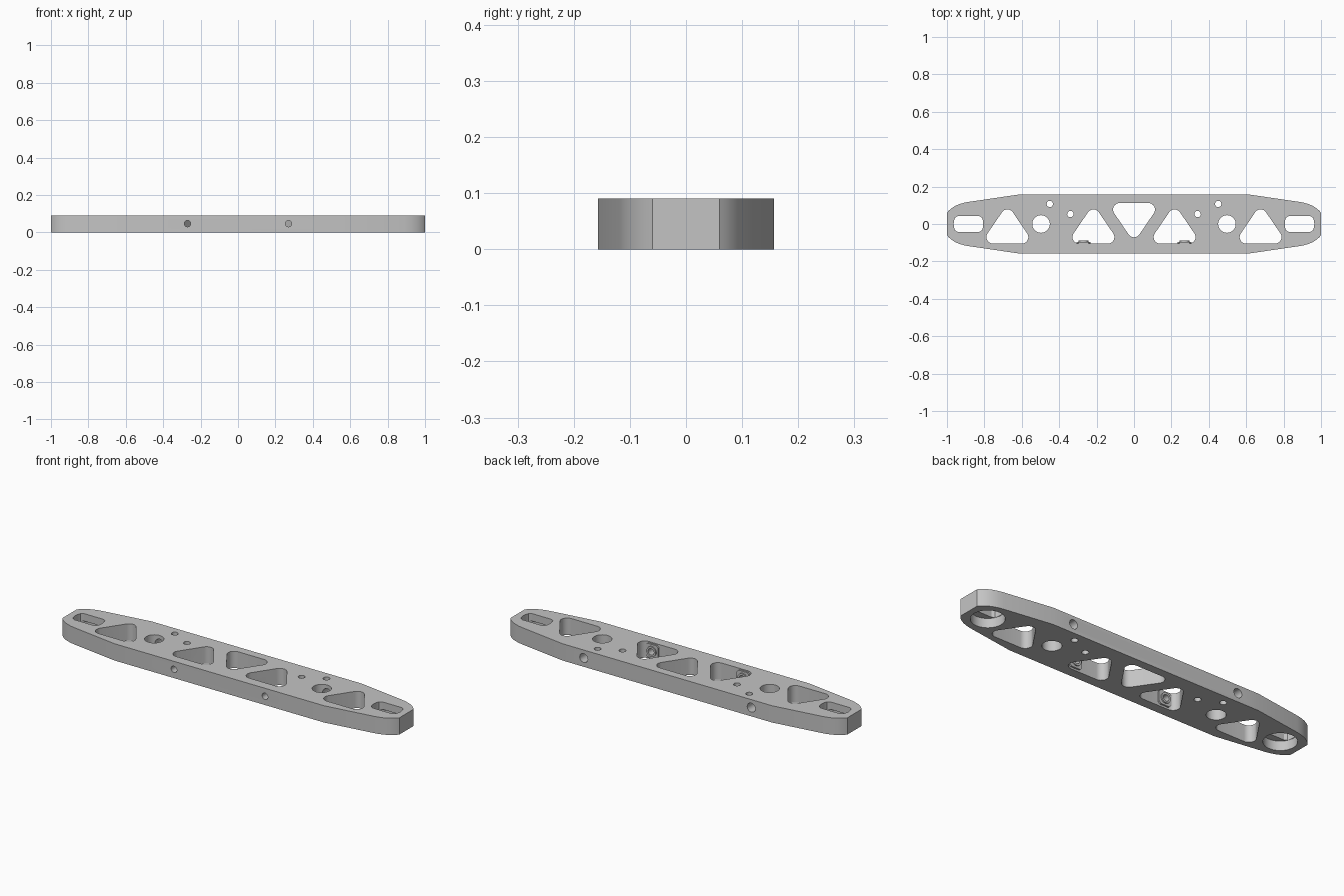
import bpy, bmesh, math
from mathutils import Matrix, Vector

if "Cube" in bpy.data.objects:
    bpy.data.objects.remove(bpy.data.objects["Cube"])

H = 0.09          # plate thickness
DRILL_Z = 0.047   # height of the side drillings

metal = bpy.data.materials.new("grey metal")
metal.diffuse_color = (0.55, 0.55, 0.55, 1)
metal.use_nodes = True
metal.node_tree.nodes["Principled BSDF"].inputs["Base Color"].default_value = metal.diffuse_color


def prism(name, pts, a, b, matrix=None):
    """Extrude a closed 2D profile from z=a to z=b."""
    bm = bmesh.new()
    face = bm.faces.new([bm.verts.new((x, y, a)) for x, y in pts])
    ext = bmesh.ops.extrude_face_region(bm, geom=[face], use_keep_orig=True)
    verts = [v for v in ext["geom"] if isinstance(v, bmesh.types.BMVert)]
    bmesh.ops.translate(bm, verts=verts, vec=(0, 0, b - a))
    if matrix:
        bm.transform(matrix)
    bmesh.ops.recalc_face_normals(bm, faces=bm.faces)
    me = bpy.data.meshes.new(name)
    bm.to_mesh(me)
    bm.free()
    me.materials.append(metal)
    ob = bpy.data.objects.new(name, me)
    bpy.context.collection.objects.link(ob)
    return ob


def circle(cx, cy, r, n=40):
    return [(cx + r * math.cos(2 * math.pi * i / n),
             cy + r * math.sin(2 * math.pi * i / n)) for i in range(n)]


def round_triangle(cx, cy=0.0, flip=1, r=0.035, n=10):
    """Triangle with rounded corners, point towards +y (or -y when flipped)."""
    centres = [Vector((-0.077, -0.07)), Vector((0.077, -0.07)), Vector((0, 0.043))]
    pts = []
    for i, c in enumerate(centres):
        d0, d1 = c - centres[i - 1], centres[(i + 1) % 3] - c
        a0 = math.atan2(-d0.x, d0.y)      # outward edge normals
        a1 = math.atan2(-d1.x, d1.y)
        while a1 < a0:
            a1 += 2 * math.pi
        for k in range(n + 1):
            a = a0 + (a1 - a0) * k / n
            pts.append((cx + c.x + r * math.cos(a), cy + flip * (c.y + r * math.sin(a))))
    return pts


def slot(cx, r=0.079, half=0.042):
    """Flat-sided slot with bowed ends."""
    arc = [math.radians(-25 + 5 * k) for k in range(11)]
    right = [(r * math.cos(a), r * math.sin(a)) for a in arc]
    side = [(0.058, -half)] + right + [(0.058, half)]
    return [(cx + x, y) for x, y in side] + [(cx - x, -y) for x, y in side]


def along_y(x):
    """Place a prism so its length runs along y and its profile faces y."""
    return Matrix.Translation((x, 0, DRILL_Z)) @ Matrix.Rotation(-math.pi / 2, 4, 'X')


def combine(tool, operation):
    mod = body.modifiers.new("bool", 'BOOLEAN')
    mod.operation, mod.solver, mod.object = operation, 'EXACT', tool
    bpy.context.view_layer.objects.active = body
    bpy.ops.object.modifier_apply(modifier=mod.name)
    bpy.data.objects.remove(tool, do_unlink=True)


# Plate outline: one curved corner mirrored to all four
p0, p1, p2 = Vector((1, 0.06)), Vector((0.965, 0.106)), Vector((0.885, 0.118))
corner = []
for k in range(13):
    t = k / 12
    corner.append(tuple(p0 * (1 - t) ** 2 + p1 * 2 * t * (1 - t) + p2 * t * t))
corner.append((0.62, 0.157))
top = corner + [(-x, y) for x, y in reversed(corner)]
body = prism("beam_plate", top + [(-x, -y) for x, y in top], 0, H)

# Vertical openings
combine(prism("cut", round_triangle(0, 0.007, -1), -0.1, 0.2), 'DIFFERENCE')
for s in (-1, 1):
    openings = [round_triangle(s * 0.677), round_triangle(s * 0.217),
                circle(s * 0.497, 0, 0.047),
                circle(s * 0.45, 0.107, 0.017, 24),
                circle(s * 0.34, 0.053, 0.017, 24),
                slot(s * 0.885)]
    for pts in openings:
        combine(prism("cut", pts, -0.1, 0.2), 'DIFFERENCE')
    # Round counterbore under each end slot
    combine(prism("cut", circle(s * 0.885, 0, 0.081, 48), -0.1, 0.05), 'DIFFERENCE')

    # Screw seat inside the inner triangle: bevelled pad with a raised ring
    w, c = 0.037, 0.026
    pad = [(w, -c), (w, c), (c, w), (-c, w), (-w, c), (-w, -c), (-c, -w), (c, -w)]
    combine(prism("pad", pad, -0.125, -0.096, along_y(s * 0.27)), 'UNION')
    combine(prism("ring", circle(0, 0, 0.027, 32), -0.12, -0.089, along_y(s * 0.27)), 'UNION')

    # Front drilling through the screw seat, back drilling into the round hole
    combine(prism("cut", circle(0, 0, 0.017, 24), -0.25, -0.07, along_y(s * 0.27)), 'DIFFERENCE')
    combine(prism("cut", circle(0, 0, 0.024, 24), 0.02, 0.25, along_y(s * 0.497)), 'DIFFERENCE')

# Smooth curved walls, keep edges sharp
bpy.ops.object.select_all(action='DESELECT')
body.select_set(True)
bpy.context.view_layer.objects.active = body
bpy.ops.object.shade_smooth_by_angle(angle=math.radians(28))
